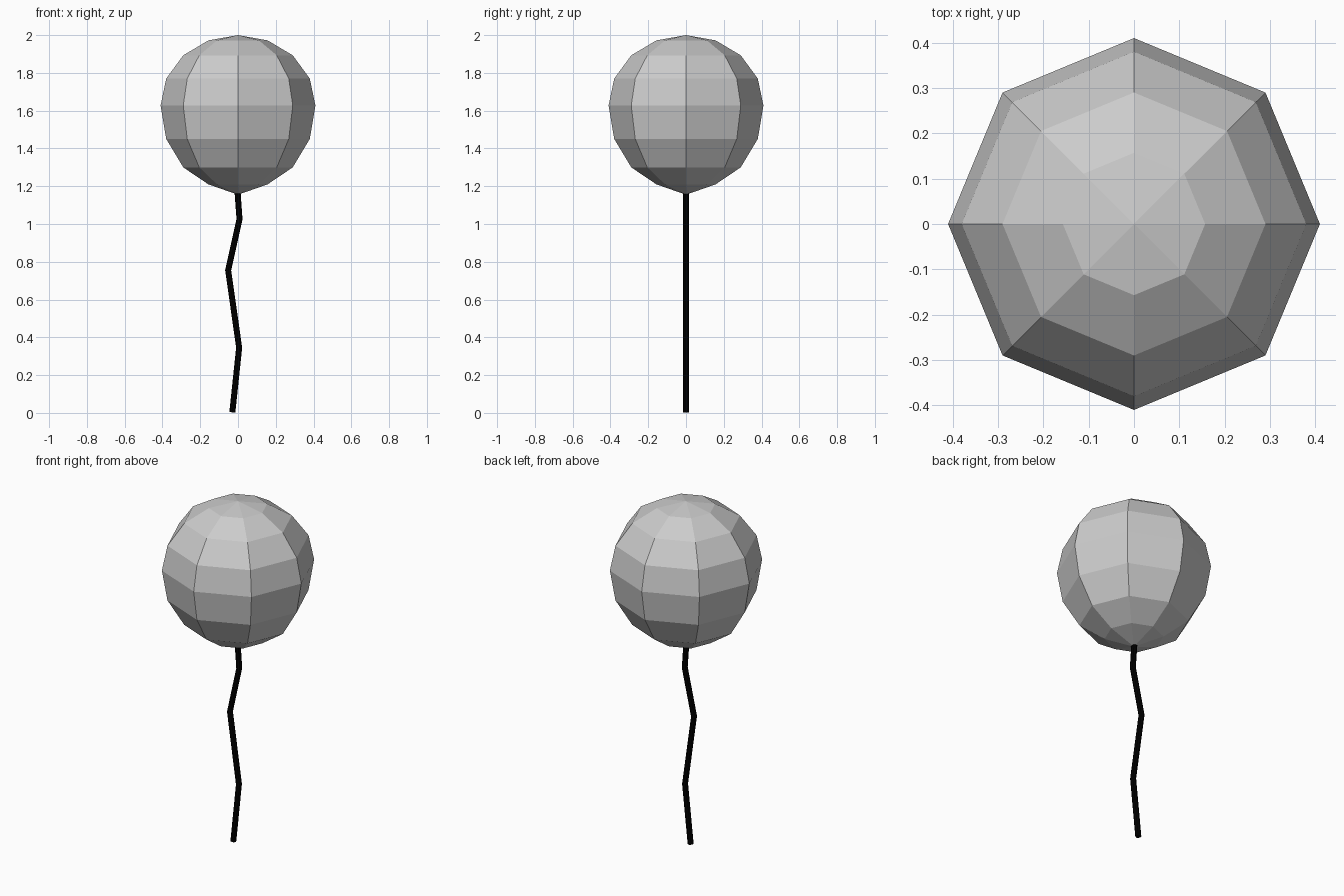
import bpy, bmesh, math

if "Cube" in bpy.data.objects:
    bpy.data.objects.remove(bpy.data.objects["Cube"])

# Balloon: eight-sided lathe of a rounded profile (radius, height)
top_z, bottom_z = 2.0, 1.155
profile = [(0.157, 1.21), (0.29, 1.30), (0.38, 1.45), (0.41, 1.627),
           (0.38, 1.77), (0.29, 1.893), (0.157, 1.972)]
SIDES = 8
bm = bmesh.new()
rings = [[bm.verts.new((r * math.cos(i * math.tau / SIDES),
                        r * math.sin(i * math.tau / SIDES), z))
          for i in range(SIDES)] for r, z in profile]
bottom = bm.verts.new((0, 0, bottom_z))
top = bm.verts.new((0, 0, top_z))
for i in range(SIDES):
    j = (i + 1) % SIDES
    bm.faces.new((bottom, rings[0][j], rings[0][i]))
    bm.faces.new((top, rings[-1][i], rings[-1][j]))
    for a, b in zip(rings, rings[1:]):
        bm.faces.new((a[i], a[j], b[j], b[i]))
bmesh.ops.recalc_face_normals(bm, faces=bm.faces)
mesh = bpy.data.meshes.new("balloon")
bm.to_mesh(mesh)
bm.free()
bpy.context.collection.objects.link(bpy.data.objects.new("balloon", mesh))

# String: kinked tube hanging below the balloon
path = [(-0.03, 0.003), (0.006, 0.345), (-0.052, 0.755), (0.008, 1.025), (-0.002, 1.165)]
curve = bpy.data.curves.new("string", 'CURVE')
curve.dimensions = '3D'
curve.bevel_depth = 0.016
curve.bevel_resolution = 2
curve.use_fill_caps = True
spline = curve.splines.new('POLY')
spline.points.add(len(path) - 1)
for p, (x, z) in zip(spline.points, path):
    p.co = (x, 0, z, 1)
spline.use_smooth = False
string = bpy.data.objects.new("string", curve)
bpy.context.collection.objects.link(string)
black = bpy.data.materials.new("black")
black.diffuse_color = (0.0, 0.0, 0.0, 1)
black.use_nodes = True
black.node_tree.nodes["Principled BSDF"].inputs["Base Color"].default_value = black.diffuse_color
curve.materials.append(black)
bpy.context.view_layer.objects.active = string
string.select_set(True)
bpy.ops.object.convert(target='MESH')
